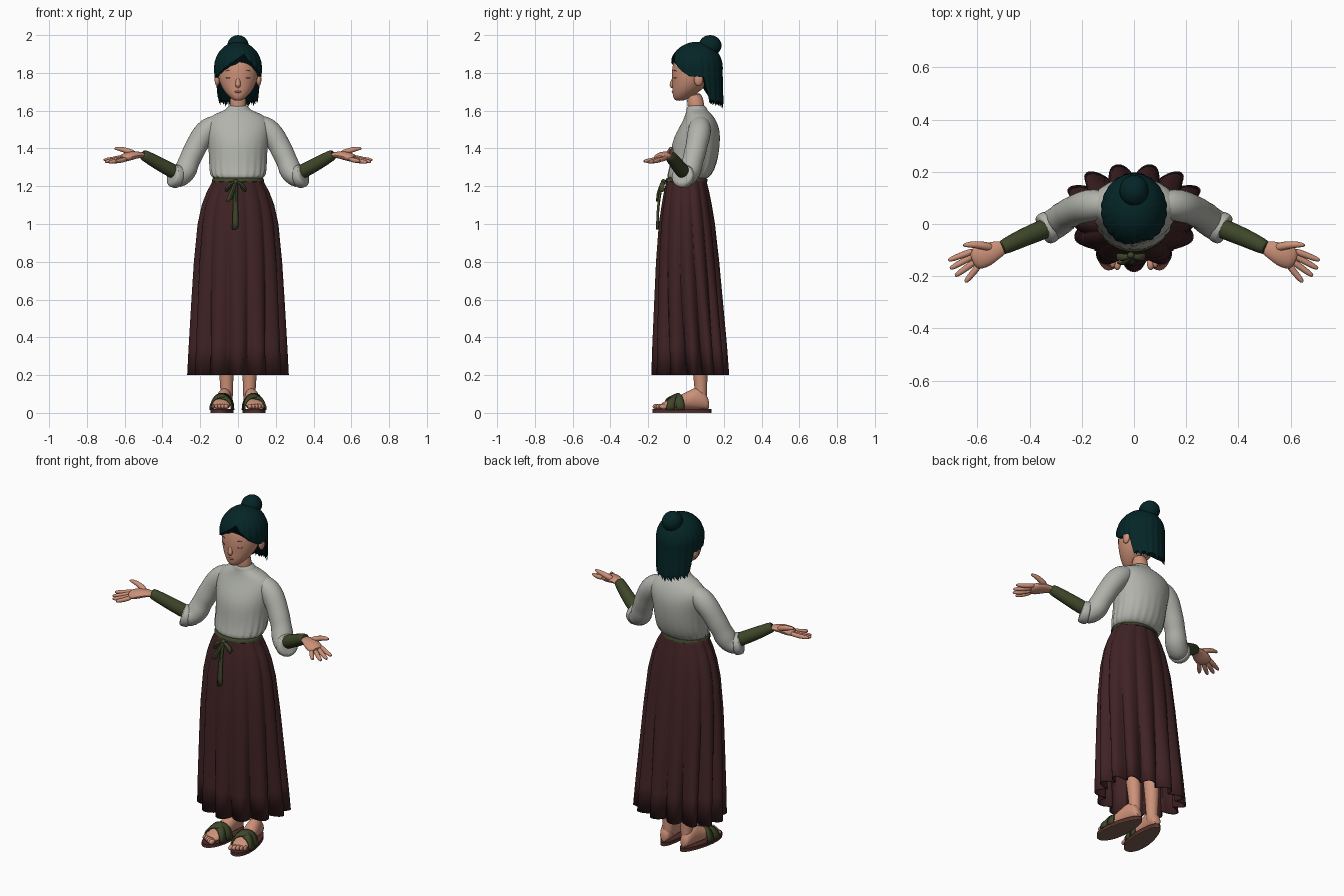
import bpy, bmesh
from math import sin, cos, pi, sqrt, radians
from mathutils import Vector, Matrix

cube = bpy.data.objects.get("Cube")
if cube:
    bpy.data.objects.remove(cube)


def material(name, r, g, b):
    m = bpy.data.materials.new(name)
    m.use_nodes = True
    m.diffuse_color = (r, g, b, 1)
    bsdf = m.node_tree.nodes["Principled BSDF"]
    bsdf.inputs["Base Color"].default_value = (r, g, b, 1)
    bsdf.inputs["Roughness"].default_value = 0.9
    return m


SKIN = material("skin", 0.61, 0.285, 0.19)
HAIR = material("dark_teal_hair", 0.0015, 0.0185, 0.020)
SHIRT = material("pale_grey_cloth", 0.44, 0.45, 0.41)
SKIRT = material("maroon_cloth", 0.052, 0.0165, 0.0185)
GREEN = material("olive_cloth", 0.048, 0.062, 0.022)
SOLE = material("brown_sole", 0.085, 0.026, 0.022)
TREAD = material("worn_brown_tread", 0.20, 0.11, 0.085)
LIPS = material("lip_red", 0.42, 0.15, 0.11)
INK = material("dark_lash", 0.05, 0.025, 0.02)


def finish(name, bm, mat, subdiv=0, thick=0, matrix=None):
    if matrix:
        bm.transform(matrix)
    bmesh.ops.recalc_face_normals(bm, faces=bm.faces)
    me = bpy.data.meshes.new(name)
    bm.to_mesh(me)
    bm.free()
    me.materials.append(mat)
    ob = bpy.data.objects.new(name, me)
    bpy.context.collection.objects.link(ob)
    if subdiv:
        ob.modifiers.new("smooth", "SUBSURF").levels = subdiv
        ob.modifiers["smooth"].render_levels = subdiv
    if thick:
        solid = ob.modifiers.new("thickness", "SOLIDIFY")
        solid.thickness, solid.offset = thick, 0
    bpy.ops.object.select_all(action="DESELECT")
    bpy.context.view_layer.objects.active = ob
    ob.select_set(True)
    bpy.ops.object.shade_smooth_by_angle(angle=radians(50))
    return ob


def loft(name, rings, mat, closed=True, caps=True, **kw):
    """Skin a list of equal-length point rings."""
    bm = bmesh.new()
    rows = [[bm.verts.new(p) for p in ring] for ring in rings]
    n = len(rows[0])
    for a, b in zip(rows, rows[1:]):
        for i in range(n if closed else n - 1):
            j = (i + 1) % n
            bm.faces.new((a[i], a[j], b[j], b[i]))
    if closed and caps:
        bm.faces.new(rows[0])
        bm.faces.new(rows[-1])
    return finish(name, bm, mat, **kw)


def oval(z, cy, rx, ry, n=32, lobes=0, depth=0, sweep=0):
    """Horizontal ring with inward folds, one lobe at the front; sweep moves the sides back."""
    ring = []
    for i in range(n):
        a = 2 * pi * i / n
        k = 1 - depth * (1 - abs(cos(lobes / 2 * (a + pi / 2))) ** 0.8)
        ring.append((rx * k * cos(a), cy + ry * k * sin(a) + sweep * cos(a) ** 2, z))
    return ring


def tube(name, pts, mat, side=1, flat=1, n=12, subdiv=1, matrix=None):
    """Round or flattened tube through points (x, y, z, radius)."""
    ps = [Vector((p[0] * side, p[1], p[2])) for p in pts]
    rings, u = [], None
    for i, p in enumerate(ps):
        t = (ps[min(i + 1, len(ps) - 1)] - ps[max(i - 1, 0)]).normalized()
        if u is None:
            u = Vector((1, 0, 0)) if abs(t.y) > 0.9 else Vector((0, 1, 0))
        u = (u - t * u.dot(t)).normalized()
        v = t.cross(u)
        r = pts[i][3]
        rings.append([p + u * r * cos(2 * pi * k / n) + v * r * flat * sin(2 * pi * k / n)
                      for k in range(n)])
    return loft(name, rings, mat, subdiv=subdiv, matrix=matrix)


def ball(name, c, size, mat, matrix=None):
    bm = bmesh.new()
    bmesh.ops.create_uvsphere(bm, u_segments=20, v_segments=12, radius=1,
                              matrix=Matrix.Translation(c) @ Matrix.Diagonal((*size, 1)))
    return finish(name, bm, mat, matrix=matrix)


def lerp(keys, x):
    for a, b in zip(keys, keys[1:]):
        if x <= b[0]:
            f = (x - a[0]) / (b[0] - a[0])
            return [p + (q - p) * f for p, q in zip(a[1:], b[1:])]
    return list(keys[-1][1:])


# Head: height, centre y, half width, half depth
HEAD = [(1.652, -.035, .018, .022), (1.668, -.022, .042, .046), (1.70, 0, .073, .073),
        (1.74, .02, .095, .092), (1.78, .03, .106, .106), (1.83, .04, .11, .114),
        (1.89, .05, .10, .11), (1.93, .05, .06, .07)]
loft("head", [oval(*h) for h in HEAD], SKIN, subdiv=1)
tube("neck", [(0, .06, 1.56, .048), (0, .055, 1.62, .045), (0, .04, 1.70, .046)], SKIN)
tube("nose", [(0, -.060, 1.785, .008), (0, -.068, 1.755, .013), (0, -.077, 1.735, .015),
              (0, -.067, 1.720, .010)], SKIN)
ball("lips", (0, -.069, 1.70), (.018, .007, .006), LIPS)


def on_face(x, z):
    cy, rx, ry = lerp(HEAD, z)
    return cy - ry * sqrt(max(0, 1 - (x / rx) ** 2))


for s, side in ((1, "left"), (-1, "right")):
    ball(side + "_ear", (.110 * s, .066, 1.765), (.014, .024, .034), SKIN)
    for part, z, arch, r in (("lash", 1.775, -.003, .0022), ("brow", 1.808, .006, .0016)):
        pts = []
        for k in range(5):
            x, zz = .038 + .007 * k, z + arch * sin(pi * k / 4)
            pts.append((x, on_face(x, zz) + .001, zz, r if 0 < k < 4 else r / 2))
        tube(side + "_" + part, pts, INK, s, n=6)

# Hair: cap whose lower edge follows the hairline, angle measured from the face
HAIRLINE = [(-180, 1.615), (-118, 1.635), (-108, 1.78), (-75, 1.78), (-50, 1.805), (-20, 1.85),
            (16, 1.90), (30, 1.865), (55, 1.815), (75, 1.785), (108, 1.78), (118, 1.635), (180, 1.615)]
rows, N = [], 144
for r in range(22):
    s = max(r / 21, .03) ** 1.7
    ring = []
    for i in range(N):
        deg = -180 + 360 * i / N
        hem = lerp(HAIRLINE, deg)[0]
        if abs(deg) > 116:
            hem += .03 * (i * 5 % 7) / 7
        z = 1.957 - (1.957 - hem) * s
        k = sqrt(max(0, 1 - ((z - 1.83) / .128) ** 2)) if z > 1.83 else 1 - .6 * (1.83 - z) ** 1.2
        k *= 1 + .018 * s * cos(radians(deg * 22))
        a = radians(deg)
        back = .08 * max(0, 1.80 - z)
        ring.append((.12 * k * sin(a), .055 + back - .133 * k * cos(a), z))
    rows.append(ring)
loft("hair", rows, HAIR, thick=.012)
ball("hair_bun", (0, .128, 1.945), (.056, .060, .055), HAIR)
tube("bun_base", [(0, .09, 1.90, .055), (0, .11, 1.925, .045)], HAIR)

# Blouse with gathered waist and standing collar
BODY = [(1.236, .005, .126, .10, .03), (1.25, .012, .148, .116, .09), (1.285, .03, .156, .122, .06),
        (1.35, .045, .154, .126, .03), (1.43, .052, .160, .128, 0), (1.49, .066, .170, .114, 0),
        (1.535, .072, .172, .094, 0), (1.57, .070, .146, .076, 0), (1.592, .062, .100, .062, 0),
        (1.605, .057, .060, .053, 0), (1.633, .054, .054, .051, 0)]
loft("blouse", [oval(z, c, a, b, 64, 22, d) for z, c, a, b, d in BODY], SHIRT, subdiv=1)

for s, side in ((1, "left"), (-1, "right")):
    # Arms, bent with open palms
    tube(side + "_sleeve", [(.06, .073, 1.535, .04), (.11, .074, 1.530, .052), (.152, .074, 1.508, .063),
         (.19, .067, 1.466, .064), (.220, .056, 1.415, .058), (.240, .046, 1.372, .061),
         (.260, .036, 1.332, .055), (.272, .025, 1.295, .063), (.289, .010, 1.262, .059),
         (.315, -.006, 1.25, .062), (.335, -.016, 1.254, .056)], SHIRT, s, n=14)
    tube(side + "_cuff", [(.310, -.003, 1.249, .056), (.317, -.007, 1.25, .065),
         (.347, -.022, 1.256, .064), (.353, -.025, 1.258, .054)], SHIRT, s, n=14)
    tube(side + "_forearm_wrap", [(.31, -.004, 1.262, .038), (.35, -.022, 1.283, .040),
         (.42, -.05, 1.320, .037), (.50, -.089, 1.366, .031), (.507, -.092, 1.369, .026)], GREEN, s)
    tube(side + "_palm", [(.49, -.086, 1.362, .025), (.525, -.098, 1.368, .035),
         (.565, -.117, 1.362, .048), (.60, -.132, 1.352, .047), (.62, -.14, 1.347, .034)],
         SKIN, s, flat=.5)
    tips = {"index": ((.607, -.100, 1.357), (.713, -.140, 1.338)),
            "middle": ((.607, -.118, 1.352), (.706, -.172, 1.329)),
            "ring": ((.600, -.138, 1.347), (.686, -.200, 1.326)),
            "little": ((.588, -.153, 1.347), (.647, -.224, 1.332))}
    for finger, (a, b) in tips.items():
        a, b = Vector(a), Vector(b)
        pts = [(*a.lerp(b, f), r) for f, r in ((0, .015), (.5, .0135), (.85, .0115), (1, .006))]
        mid = pts[1]
        pts[1] = (mid[0], mid[1], mid[2] - .005, mid[3])
        tube(side + "_" + finger + "_finger", pts, SKIN, s, n=8)
    tube(side + "_thumb", [(.54, -.092, 1.367, .020), (.585, -.080, 1.388, .017),
         (.63, -.078, 1.400, .013), (.657, -.082, 1.400, .006)], SKIN, s, n=8)

    # Legs and feet, toes turned slightly out
    tube(side + "_leg", [(.060, .080, .04, .032), (.060, .079, .09, .034), (.060, .078, .14, .035),
         (.062, .076, .22, .041), (.066, .06, .40, .050), (.075, .03, .75, .062)], SKIN, s)
    turn = Matrix.Translation((.078 * s, 0, 0)) @ Matrix.Rotation(radians(7) * s, 4, "Z")
    FOOT = [(.124, .018, .045), (.108, .032, .085), (.06, .038, .125), (.02, .041, .102),
            (-.05, .047, .068), (-.11, .050, .045), (-.135, .042, .032)]
    rings = [[(w * cos(pi * k / 8), y, .018 + h * (.5 + .5 * sin(pi * k / 8))) for k in range(16)]
             for y, w, h in FOOT]
    loft(side + "_foot", rings, SKIN, subdiv=1, matrix=turn)
    for k in range(5):
        ball(f"{side}_toe_{k + 1}", (s * (-.034 + .018 * k), -.152 + .007 * k, .034),
             (.013 - .0012 * k, .022, .014), SKIN, turn)
    outline = [((.058 - .0116 * sin(2 * pi * k / 32)) * cos(2 * pi * k / 32),
                -.022 + .157 * sin(2 * pi * k / 32)) for k in range(32)]
    for part, low, high, mat in (("sole", .004, .021, SOLE), ("tread", 0, .004, TREAD)):
        loft(f"{side}_sandal_{part}", [[(x, y, z) for x, y in outline] for z in (low, high)],
             mat, matrix=turn)
    # Two crossing straps over the instep
    for d in (1, -1):
        edges = []
        for shift in (-.022, 0, .022):
            edges.append([(-.057 * cos(pi * k / 12), -.063 + shift - .026 * d * cos(pi * k / 12),
                           .016 + (.073 + shift * .5 + .003 * d) * sin(pi * k / 12) ** .8)
                          for k in range(13)])
        loft(f"{side}_strap_{'inner' if d > 0 else 'outer'}", edges, GREEN, closed=False,
             thick=.008, matrix=turn)

# Skirt: pleats deepen towards the open hem
FLARE = [(.20, .024, .268, .205, .28), (.35, .021, .260, .197, .23), (.60, .015, .245, .180, .15),
         (.80, .010, .232, .166, .10), (1.0, .006, .212, .147, .075), (1.10, .005, .190, .131, .06),
         (1.17, .004, .163, .118, .05), (1.215, .003, .138, .107, .04), (1.24, .003, .130, .103, .03)]
loft("skirt", [oval(z, c, a, b, 182, 13, d, d * .15) for z, c, a, b, d in FLARE], SKIRT,
     caps=False, thick=.006)

# Sash with bow
loft("sash", [oval(z, .003, a, a - .026) for z, a in ((1.222, .131), (1.226, .137), (1.239, .136), (1.244, .130))],
     GREEN)
ball("bow_knot", (-.012, -.120, 1.222), (.014, .013, .016), GREEN)
for s, side in ((1, "left"), (-1, "right")):
    tube(side + "_bow_loop", [(-.012, -.120, 1.222, .008), (-.012 + .026 * s, -.128, 1.216, .014),
         (-.012 + .052 * s, -.126, 1.190, .017), (-.012 + .058 * s, -.128, 1.162, .012),
         (-.012 + .02 * s, -.124, 1.205, .007)], GREEN, flat=.7, n=8)
for name, x, low in (("long", -.014, .97), ("short", -.048, 1.12)):
    rows = []
    for k in range(7):
        f = k / 6
        z, y, w = 1.22 + (low - 1.22) * f, -.122 - .026 * f - .008 * sin(pi * f), .008 + .008 * f
        c = -.012 + (x + .012) * f
        rows.append([(c - w, y, z), (c, y - .006, z), (c + w, y, z + .012 * f)])
    loft(name + "_sash_tail", rows, GREEN, closed=False, thick=.008)
